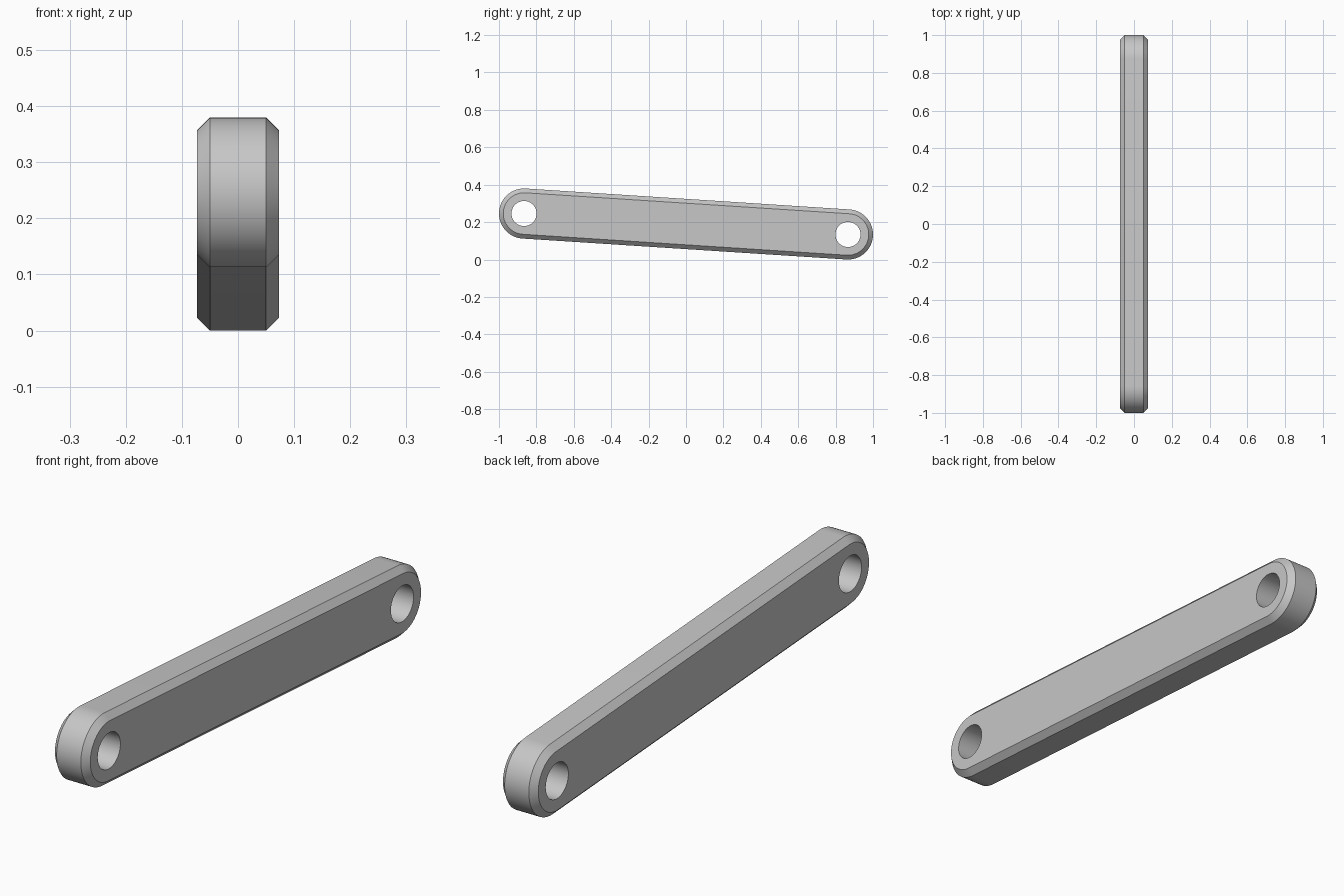
import bpy, bmesh
from math import pi, sin, cos, radians
from mathutils import Vector

if "Cube" in bpy.data.objects:
    bpy.data.objects.remove(bpy.data.objects["Cube"])

FRONT, BACK = Vector((0, -0.866, 0.246)), Vector((0, 0.866, 0.134))
RADIUS, HOLE = 0.134, 0.067
HALF, CHAMFER = 0.073, 0.023
STEPS = 32

grey = bpy.data.materials.new("grey metal")
grey.use_nodes = True
colour = (0.57, 0.57, 0.57, 1)
grey.diffuse_color = colour
grey.node_tree.nodes["Principled BSDF"].inputs["Base Color"].default_value = colour

along = (BACK - FRONT).normalized()
across = Vector((1, 0, 0)).cross(along)


def outline(bm, x, r):
    """Rounded slot around both pivot centres at depth x."""
    verts = []
    for centre, start in ((BACK, -pi / 2), (FRONT, pi / 2)):
        for i in range(STEPS + 1):
            a = start + pi * i / STEPS
            p = centre + r * (cos(a) * along + sin(a) * across)
            verts.append(bm.verts.new((x, p.y, p.z)))
    return verts


# Link bar: rounded slot with chamfered rims
bm = bmesh.new()
rings = [outline(bm, x, r) for x, r in (
    (-HALF, RADIUS - CHAMFER), (CHAMFER - HALF, RADIUS),
    (HALF - CHAMFER, RADIUS), (HALF, RADIUS - CHAMFER))]
for a, b in zip(rings, rings[1:]):
    for i in range(len(a)):
        j = (i + 1) % len(a)
        bm.faces.new((a[i], a[j], b[j], b[i]))
bm.faces.new(rings[0])
bm.faces.new(rings[-1])
bmesh.ops.recalc_face_normals(bm, faces=bm.faces)
mesh = bpy.data.meshes.new("link_bar")
bm.to_mesh(mesh)
bm.free()
mesh.materials.append(grey)
bar = bpy.data.objects.new("link_bar", mesh)
bpy.context.collection.objects.link(bar)

# Pin holes through both ends
for centre in (FRONT, BACK):
    bpy.ops.mesh.primitive_cylinder_add(vertices=2 * STEPS, radius=HOLE, depth=0.4,
                                        location=centre, rotation=(0, pi / 2, 0))
    cutter = bpy.context.object
    cutter.name = "pin_hole_cutter"
    cutter.hide_render = True
    cutter.data.materials.append(grey)
    cut = bar.modifiers.new("pin_hole", 'BOOLEAN')
    cut.operation, cut.solver, cut.object = 'DIFFERENCE', 'EXACT', cutter
    bpy.ops.object.select_all(action='DESELECT')
    bar.select_set(True)
    bpy.context.view_layer.objects.active = bar
    bpy.ops.object.modifier_apply(modifier=cut.name)
    bpy.data.objects.remove(cutter)

# Smooth rounds, crisp chamfer edges
bpy.ops.object.shade_smooth_by_angle(angle=radians(30))
